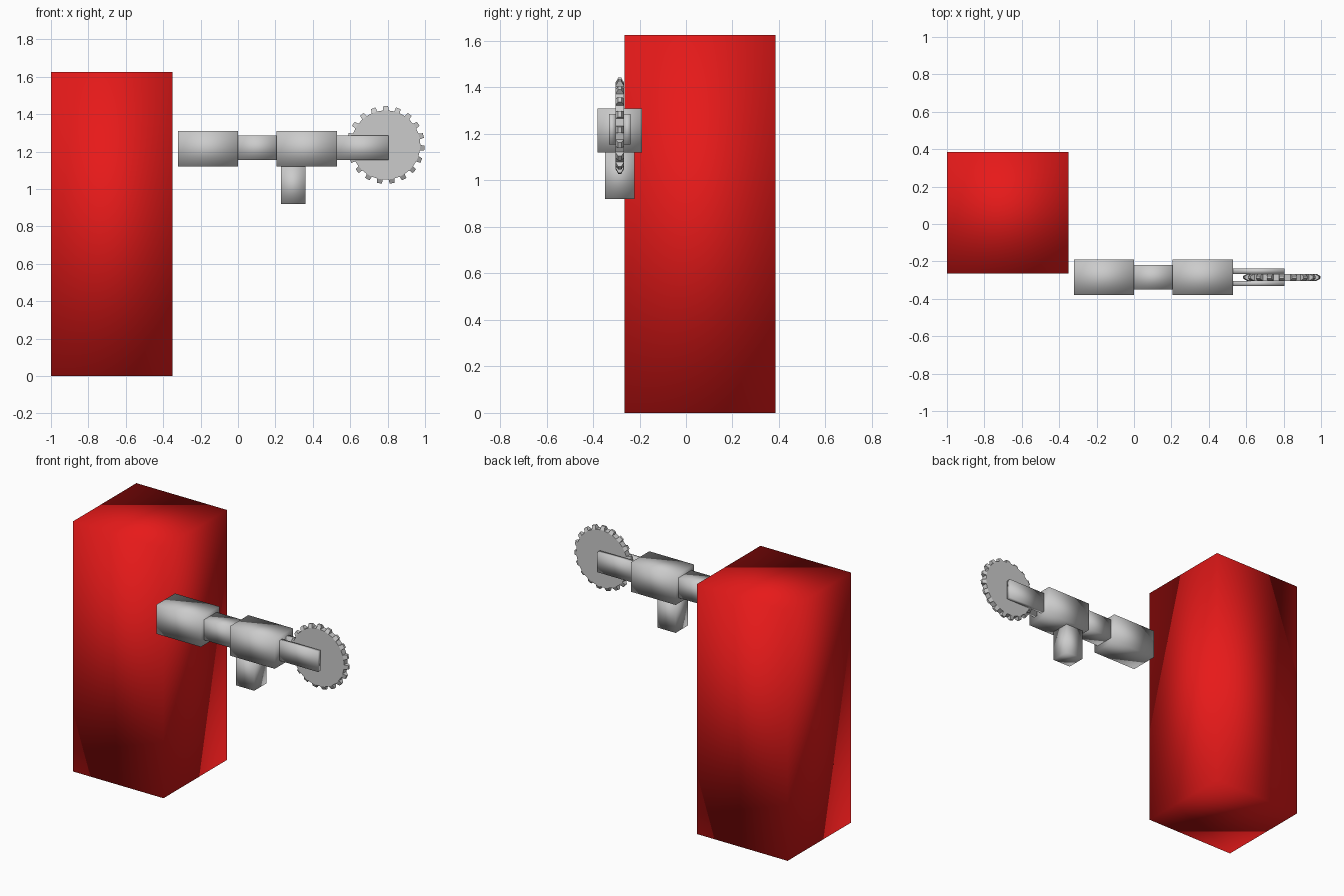
import bpy, bmesh
from math import pi, sin, cos
from mathutils import Vector

if "Cube" in bpy.data.objects:
    bpy.data.objects.remove(bpy.data.objects["Cube"])

Y = -0.285  # centre plane of the saw


def make_object(name, bm, smooth):
    bmesh.ops.recalc_face_normals(bm, faces=bm.faces[:])
    for f in bm.faces:
        f.smooth = smooth
    mesh = bpy.data.meshes.new(name)
    bm.to_mesh(mesh)
    bm.free()
    obj = bpy.data.objects.new(name, mesh)
    bpy.context.collection.objects.link(obj)
    return obj


def box(name, x, y, z):
    """Smooth-shaded box from its (min, max) along each axis."""
    bm = bmesh.new()
    bmesh.ops.create_cube(bm, size=1)
    for v in bm.verts:
        v.co = Vector([(a + b) / 2 + (b - a) * c for (a, b), c in zip((x, y, z), v.co)])
    return make_object(name, bm, True)


# Red body block
body = box("body_block", (-1, -0.35), (-0.265, 0.385), (0, 1.625))
red = bpy.data.materials.new("red")
red.diffuse_color = (0.8, 0.01, 0.01, 1)
red.use_nodes = True
red.node_tree.nodes["Principled BSDF"].inputs["Base Color"].default_value = red.diffuse_color
body.data.materials.append(red)

# Saw arm: two thick housings joined by a thinner link, with a grip below
box("rear_housing", (-0.32, 0), (Y - 0.095, Y + 0.095), (1.12, 1.31))
box("link", (0, 0.207), (Y - 0.065, Y + 0.065), (1.155, 1.285))
box("front_housing", (0.207, 0.53), (Y - 0.095, Y + 0.095), (1.12, 1.31))
box("grip", (0.23, 0.36), (Y - 0.063, Y + 0.063), (0.92, 1.12))

# Fork prongs on both sides of the blade
for side, s in (("front", -1), ("back", 1)):
    ys = sorted((Y + s * 0.019, Y + s * 0.047))
    box(side + "_prong", (0.53, 0.805), ys, (1.155, 1.285))

# Circular blade: disc whose alternate rim faces are extruded into tapered teeth
TEETH, R, TIP, HALF = 19, 0.185, 0.208, 0.019
N = TEETH * 2
bm = bmesh.new()
rings = []
for y in (-HALF, HALF):
    ring = []
    for i in range(N):
        a = pi / 2 + 2 * pi * (i - 0.5) / N
        ring.append(bm.verts.new((R * cos(a), y, R * sin(a))))
    bm.faces.new(ring)
    rings.append(ring)
rim = []
for i in range(N):
    j = (i + 1) % N
    rim.append(bm.faces.new((rings[0][i], rings[0][j], rings[1][j], rings[1][i])))
bmesh.ops.recalc_face_normals(bm, faces=bm.faces[:])
for f in bmesh.ops.extrude_discrete_faces(bm, faces=rim[::2])["faces"]:
    c = f.calc_center_median()
    out = c.normalized() * (TIP - R)
    for v in f.verts:
        d = v.co - c
        v.co = c + Vector((d.x * 0.85, d.y * 0.35, d.z * 0.85)) + out
blade = make_object("saw_blade", bm, False)
blade.location = (0.79, Y, 1.235)
